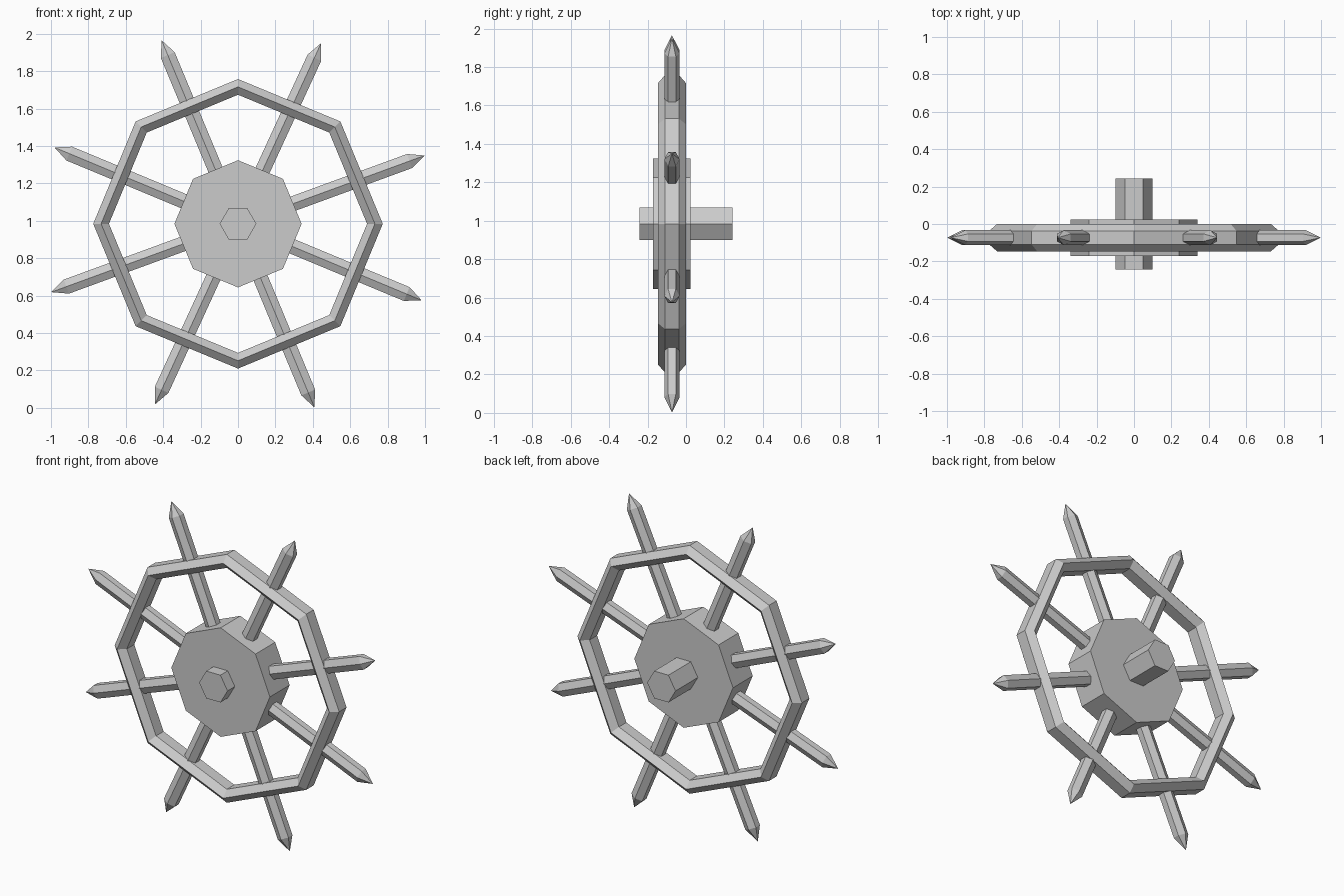
import bpy, bmesh
from math import sin, cos, pi, radians
from mathutils import Matrix, Vector

if "Cube" in bpy.data.objects:
    bpy.data.objects.remove(bpy.data.objects["Cube"])

CY, CZ = -0.073, 0.984          # wheel plane and axle height


def make_object(name, bm):
    bmesh.ops.recalc_face_normals(bm, faces=bm.faces[:])
    mesh = bpy.data.meshes.new(name)
    bm.to_mesh(mesh)
    bm.free()
    ob = bpy.data.objects.new(name, mesh)
    bpy.context.collection.objects.link(ob)
    return ob


def prism_along_y(name, sides, radius, y0, y1):
    bm = bmesh.new()
    rot = Matrix.Rotation(radians(90), 4, 'X')
    bmesh.ops.create_cone(bm, cap_ends=True, segments=sides, radius1=radius,
                          radius2=radius, depth=y1 - y0)
    # align a corner with the x axis
    first = min((v.co.xy.angle_signed(Vector((1, 0))) for v in bm.verts), key=abs)
    bmesh.ops.transform(bm, verts=bm.verts[:], matrix=Matrix.Translation(
        (0, (y0 + y1) / 2, CZ)) @ rot @ Matrix.Rotation(first, 4, 'Z'))
    return make_object(name, bm)


def bridge(bm, rings, closed=False):
    n = len(rings[0])
    for i in range(len(rings) if closed else len(rings) - 1):
        a, b = rings[i], rings[(i + 1) % len(rings)]
        for j in range(n):
            k = (j + 1) % n
            bm.faces.new((a[j], a[k], b[k], b[j]))


def hex_section(half_y, half_r):
    return [(half_y * cos(i * pi / 3), half_r * sin(i * pi / 3) / sin(pi / 3))
            for i in range(6)]


# Octagonal hub and hexagonal axle
prism_along_y("hub", 8, 0.34, -0.171, 0.023)
prism_along_y("axle", 6, 0.098, -0.243, 0.243)

# Octagonal rim with hexagonal section
bm = bmesh.new()
rings = []
for s in range(8):
    a = s * pi / 4
    rings.append([bm.verts.new(((0.732 + r) * cos(a), CY + y, CZ + (0.732 + r) * sin(a)))
                  for y, r in hex_section(0.073, 0.042)])
bridge(bm, rings, closed=True)
make_object("rim", bm)

# Four through-bars form the eight pointed spokes
for n, angle in enumerate((20.1, 65.3, 112.6, 157.4)):
    bm = bmesh.new()
    rings = [[bm.verts.new((x, y, z)) for y, z in hex_section(0.04, 0.04)]
             for x in (-0.977, 0.977)]
    bridge(bm, rings)
    for ring, x in zip(rings, (-1.063, 1.063)):
        tip = bm.verts.new((x, 0, 0))
        for j in range(6):
            bm.faces.new((ring[j], ring[(j + 1) % 6], tip))
    bmesh.ops.transform(bm, verts=bm.verts[:], matrix=Matrix.Translation((0, CY, CZ))
                        @ Matrix.Rotation(radians(-angle), 4, 'Y'))
    make_object(f"spoke_bar_{n + 1}", bm)
